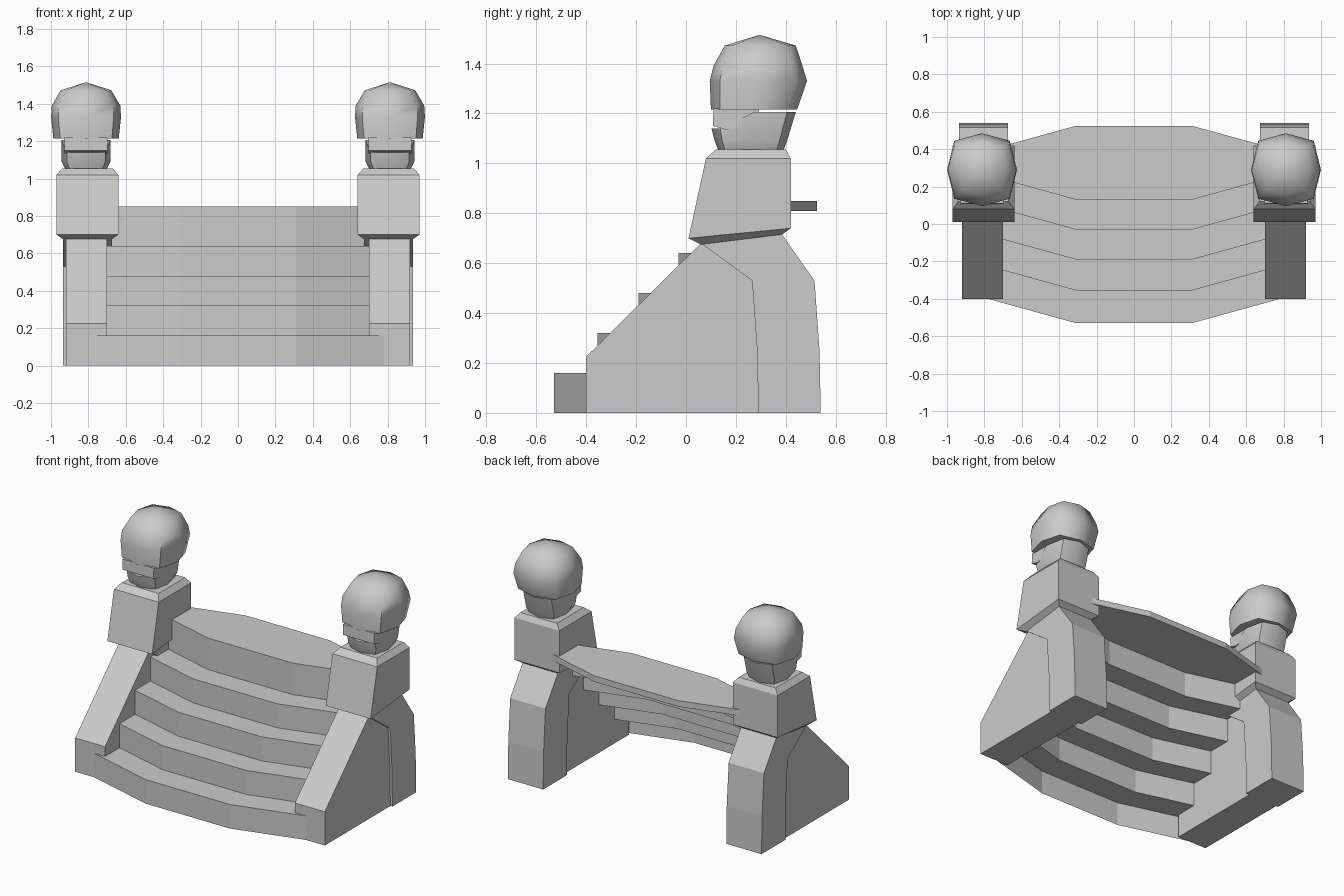
import bpy, bmesh, math

cube = bpy.data.objects.get("Cube")
if cube:
    bpy.data.objects.remove(cube)

stone = bpy.data.materials.new("grey_stone")
stone.use_nodes = True
GREY = (0.6, 0.6, 0.6, 1)
stone.diffuse_color = GREY
stone.node_tree.nodes["Principled BSDF"].inputs["Base Color"].default_value = GREY


def finish(name, bm, x=0, closed=True, smooth=None):
    if closed:
        bmesh.ops.recalc_face_normals(bm, faces=bm.faces)
    mesh = bpy.data.meshes.new(name)
    bm.to_mesh(mesh)
    bm.free()
    mesh.materials.append(stone)
    if smooth:
        mesh.shade_smooth()
        mesh.set_sharp_from_angle(angle=math.radians(smooth))
    obj = bpy.data.objects.new(name, mesh)
    obj.location.x = x
    bpy.context.collection.objects.link(obj)
    return obj


def extrude_profile(name, profile, half, x):
    """Side profile of (y, z) points given a width along x."""
    bm = bmesh.new()
    a, b = [[bm.verts.new((s * half, y, z)) for y, z in profile] for s in (-1, 1)]
    bm.faces.new(a)
    bm.faces.new(b)
    for i in range(len(a)):
        j = (i + 1) % len(a)
        bm.faces.new((a[i], a[j], b[j], b[i]))
    return finish(name, bm, x)


def loft(name, rings, x, tip=None, smooth=None):
    """Skin a stack of equal rings, closed with flat caps or a tip."""
    bm = bmesh.new()
    loops = [[bm.verts.new(p) for p in ring] for ring in rings]
    n = len(loops[0])
    for low, high in zip(loops, loops[1:]):
        for i in range(n):
            j = (i + 1) % n
            bm.faces.new((low[i], low[j], high[j], high[i]))
    bm.faces.new(loops[0])
    if tip:
        t = bm.verts.new(tip)
        for i in range(n):
            bm.faces.new((loops[-1][i], loops[-1][(i + 1) % n], t))
    else:
        bm.faces.new(loops[-1])
    return finish(name, bm, x, smooth=smooth)


def rect(half, y0, y1, z0, z1):
    return [(-half, y0, z0), (half, y0, z0), (half, y1, z1), (-half, y1, z1)]


def octagon(half, y0, y1, z, z_back=None):
    """Full-cornered eight-sided ring; the rear may sit at another height."""
    mid, r = (y0 + y1) / 2, (y1 - y0) / 2
    ring = []
    for k in range(8):
        c, s = math.cos(k * math.pi / 4), math.sin(k * math.pi / 4)
        f = 1.12 if k % 2 else 1
        high = z_back if z_back and s > -0.1 else z
        ring.append((half * c * f, mid + r * s * f, high))
    return ring


# Bowed staircase, open underneath, ending in a thin landing
STEP = 0.16
profile = [(-0.53, 0, 1)]
for i, y in enumerate((-0.53, -0.355, -0.19, -0.03)):
    profile.append((y, STEP * (i + 1), 1))
    profile.append(((-0.355, -0.19, -0.03, 0.13)[i], STEP * (i + 1), 1))
profile += [(0.13, 0.85, 1), (0.525, 0.85, -1), (0.525, 0.81, -1), (0.13, 0.81, 1)]
bow = [(-0.8, 0.135), (-0.31, 0), (0.31, 0), (0.8, 0.135)]
bm = bmesh.new()
rows = [[bm.verts.new((x, y + d * b, z)) for x, b in bow] for y, z, d in profile]
for low, high in zip(rows, rows[1:]):
    for i in range(3):
        bm.faces.new((low[i], low[i + 1], high[i + 1], high[i]))
finish("stairs", bm, closed=False)

for side, s in (("left", 1), ("right", -1)):
    # Sloping rail and the wider buttress behind it
    joint = [(0.06, 0.68), (0.265, 0.53), (0.285, 0.25), (0.29, 0)]
    extrude_profile(side + "_rail", [(-0.4, 0), (-0.4, 0.225)] + joint, 0.11, s * 0.81)
    extrude_profile(side + "_buttress",
                    joint + [(0.54, 0), (0.535, 0.25), (0.515, 0.53), (0.385, 0.715)],
                    0.13, s * 0.805)

    # Bevelled pedestal block
    loft(side + "_pedestal", [
        rect(0.13, 0.06, 0.385, 0.675, 0.715),
        rect(0.165, 0.01, 0.42, 0.70, 0.74),
        rect(0.165, 0.08, 0.42, 1.02, 1.02),
        rect(0.135, 0.12, 0.40, 1.055, 1.055)], s * 0.805)

    # Skull: cranium, upper face and jaw
    hx = s * 0.8125
    loft(side + "_cranium", [
        octagon(0.175, 0.10, 0.445, 1.215),
        octagon(0.187, 0.095, 0.485, 1.33),
        octagon(0.183, 0.11, 0.467, 1.39),
        octagon(0.135, 0.155, 0.44, 1.472)], hx, tip=(0, 0.295, 1.515), smooth=60)
    extrude_profile(side + "_upper_face",
                    [(0.11, 1.22), (0.108, 1.15), (0.16, 1.135), (0.265, 1.14), (0.295, 1.22)],
                    0.115, hx)
    loft(side + "_jaw", [
        octagon(0.11, 0.13, 0.39, 1.05),
        octagon(0.13, 0.115, 0.405, 1.09),
        octagon(0.13, 0.102, 0.44, 1.14, 1.205)], hx, smooth=50)
